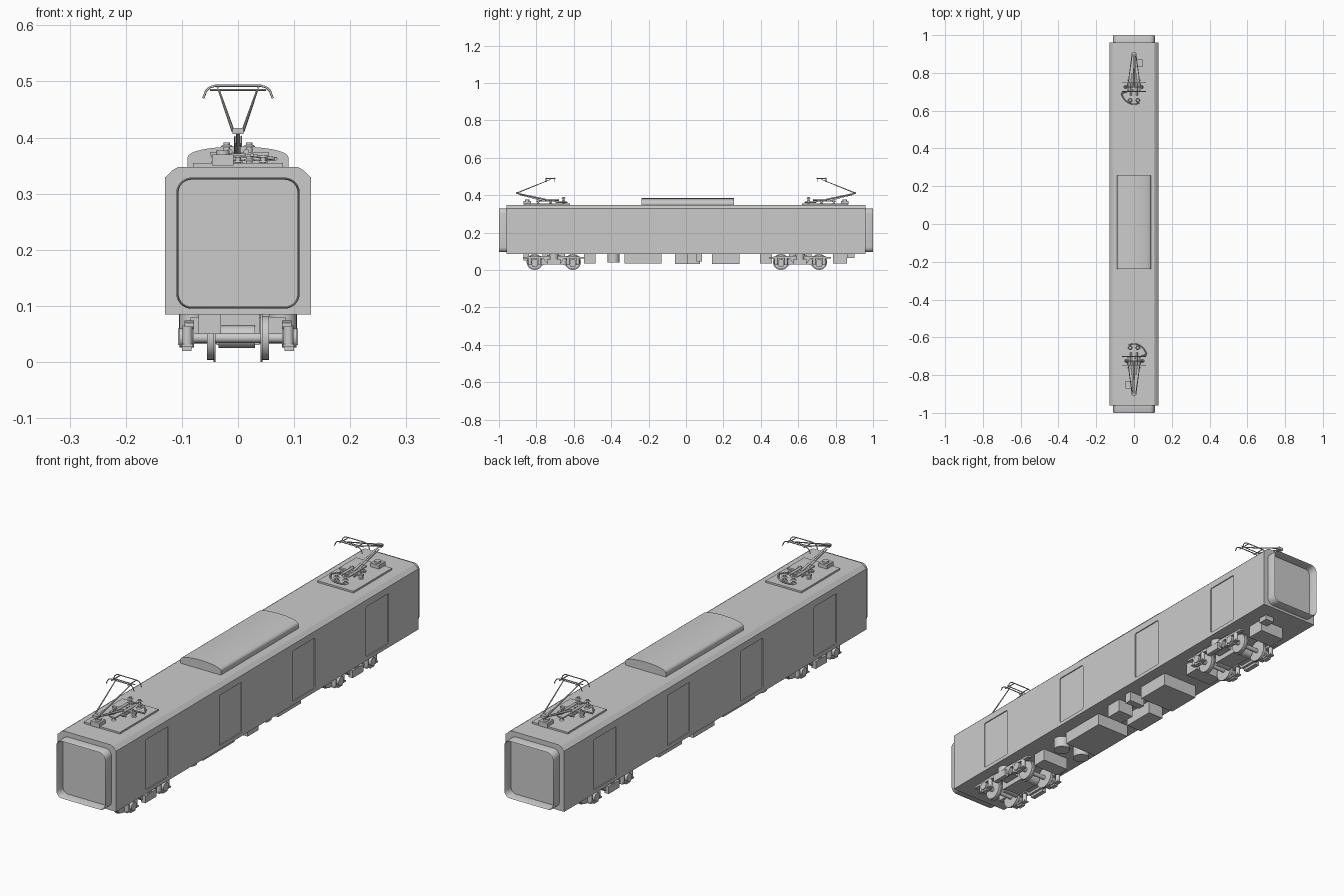
import bpy, bmesh, math
from mathutils import Vector, Matrix

if "Cube" in bpy.data.objects:
    bpy.data.objects.remove(bpy.data.objects["Cube"])


def finish(name, bm, smooth=False):
    bmesh.ops.recalc_face_normals(bm, faces=bm.faces)
    me = bpy.data.meshes.new(name)
    bm.to_mesh(me)
    bm.free()
    ob = bpy.data.objects.new(name, me)
    bpy.context.collection.objects.link(ob)
    if smooth:
        bpy.ops.object.select_all(action='DESELECT')
        ob.select_set(True)
        bpy.context.view_layer.objects.active = ob
        bpy.ops.object.shade_smooth_by_angle(angle=math.radians(35))
    return ob


def add_prism(bm, pts, axis, a, b):
    """Extrude a closed profile along x (points are y,z) or y (points are x,z)."""
    at = (lambda p, t: (t, p[0], p[1])) if axis == 'x' else (lambda p, t: (p[0], t, p[1]))
    v0 = [bm.verts.new(at(p, a)) for p in pts]
    v1 = [bm.verts.new(at(p, b)) for p in pts]
    bm.faces.new(v0)
    bm.faces.new(v1[::-1])
    n = len(pts)
    for i in range(n):
        bm.faces.new((v0[i], v1[i], v1[(i + 1) % n], v0[(i + 1) % n]))


def prism(name, pts, axis, a, b, smooth=False):
    bm = bmesh.new()
    add_prism(bm, pts, axis, a, b)
    return finish(name, bm, smooth)


def box(name, x0, x1, y0, y1, z0, z1):
    return prism(name, [(x0, z0), (x1, z0), (x1, z1), (x0, z1)], 'y', y0, y1)


def rod(name, p, q, r, r2=None, n=16):
    p, q = Vector(p), Vector(q)
    rot = (q - p).to_track_quat('Z', 'Y').to_matrix().to_4x4()
    bm = bmesh.new()
    bmesh.ops.create_cone(bm, cap_ends=True, segments=n, radius1=r, radius2=r if r2 is None else r2,
                          depth=(q - p).length, matrix=Matrix.Translation((p + q) / 2) @ rot)
    return finish(name, bm, True)


def pipe(name, pts, r):
    cu = bpy.data.curves.new(name, 'CURVE')
    cu.dimensions, cu.bevel_depth, cu.bevel_resolution, cu.use_fill_caps = '3D', r, 2, True
    sp = cu.splines.new('POLY')
    sp.points.add(len(pts) - 1)
    for sp_pt, p in zip(sp.points, pts):
        sp_pt.co = (*p, 1)
    tmp = bpy.data.objects.new(name, cu)
    bpy.context.collection.objects.link(tmp)
    bpy.context.view_layer.update()
    me = bpy.data.meshes.new_from_object(tmp.evaluated_get(bpy.context.evaluated_depsgraph_get()))
    bpy.data.objects.remove(tmp)
    ob = bpy.data.objects.new(name, me)
    bpy.context.collection.objects.link(ob)
    return ob


def round_rect(u0, u1, z0, z1, r, n=6):
    pts = []
    for k, (u, z) in enumerate([(u1 - r, z1 - r), (u0 + r, z1 - r), (u0 + r, z0 + r), (u1 - r, z0 + r)]):
        for i in range(n + 1):
            a = math.pi / 2 * (k + i / n)
            pts.append((u + r * math.cos(a), z + r * math.sin(a)))
    return pts


# Car body with chamfered roof edges
half = [(0.13, 0.085), (0.13, 0.329), (0.115, 0.343), (0.106, 0.348)]
body = prism('car_body', half + [(-x, z) for x, z in half[::-1]], 'y', -0.96, 0.96)

# Shallow door recesses, four on each side
bm = bmesh.new()
for y in (-0.7, -0.233, 0.233, 0.7):
    for s in (-1, 1):
        add_prism(bm, round_rect(y - 0.071, y + 0.071, 0.1, 0.302, 0.006, 3), 'x', s * 0.126, s * 0.15)
cutter = finish('door_cutter', bm)
cutter.hide_render = True
mod = body.modifiers.new('doors', 'BOOLEAN')
mod.operation, mod.solver, mod.object = 'DIFFERENCE', 'EXACT', cutter
bpy.context.view_layer.objects.active = body
bpy.ops.object.modifier_apply(modifier=mod.name)
bpy.data.objects.remove(cutter)

# Thin-walled gangway surrounds at both ends
for s in (-1, 1):
    bm = bmesh.new()
    loops = []
    for d, y in ((0, 0.959), (0, 0.996), (0.002, 1.0), (0.004, 0.996), (0.004, 0.959)):
        loop = round_rect(-0.11 + d, 0.11 - d, 0.095 + d, 0.329 - d, 0.027 - d)
        loops.append([bm.verts.new((x, s * y, z)) for x, z in loop])
    n = len(loops[0])
    for a, b in zip(loops, loops[1:] + loops[:1]):
        for i in range(n):
            bm.faces.new((a[i], a[(i + 1) % n], b[(i + 1) % n], b[i]))
    finish('gangway_surround', bm, True)

# Roof air-conditioning unit with an arched lid
arch = [(0.09 * math.cos(a), 0.364 + 0.02 * math.sin(a) ** 0.9)
        for a in [math.pi * i / 16 for i in range(1, 16)]]
prism('roof_unit', [(-0.09, 0.346), (0.09, 0.346), (0.09, 0.364)] + arch + [(-0.09, 0.364)],
      'y', -0.237, 0.257, True)

# Pantograph at the back end, collected so it can be rotated to the front
P = [box('roof_pad', -0.08, 0.08, 0.62, 0.865, 0.346, 0.355)]


def insulator(x, y, h, r):
    P.append(rod('insulator_core', (x, y, 0.353), (x, y, 0.353 + h), r * 0.55))
    k = max(2, round(h / 0.011))
    for i in range(k):
        z = 0.353 + h * (i + 0.7) / k
        P.append(rod('insulator_shed', (x, y, z - 0.004), (x, y, z), r, r * 0.7))


for x in (-0.02, 0.02):
    insulator(x, 0.655, 0.038, 0.011)
for x, y in ((-0.045, 0.725), (0.04, 0.725), (0, 0.79)):
    insulator(x, y, 0.018, 0.009)
P.append(box('junction_box', 0.008, 0.046, 0.83, 0.87, 0.35, 0.37))
P.append(rod('arrester', (0.027, 0.85, 0.368), (0.027, 0.85, 0.377), 0.012))
# Base frame and springs
P.append(box('base_beam', -0.055, 0.05, 0.72, 0.73, 0.368, 0.374))
P.append(box('base_beam', -0.035, 0.035, 0.757, 0.765, 0.365, 0.371))
P.append(box('base_plate', -0.014, 0.014, 0.7, 0.8, 0.367, 0.372))
for x in (-0.025, 0.025):
    P.append(box('base_rail', x - 0.003, x + 0.003, 0.7, 0.77, 0.366, 0.372))
    P.append(rod('lift_spring', (x * 0.6, 0.68, 0.375), (x * 0.6, 0.75, 0.375), 0.005))
# Arms
P.append(rod('lower_arm', (0, 0.73, 0.372), (0, 0.905, 0.41), 0.0045, 0.0035))
P.append(rod('control_rod', (0.006, 0.765, 0.37), (0.006, 0.89, 0.402), 0.0015, n=8))
P.append(box('knee_joint', -0.01, 0.01, 0.895, 0.909, 0.406, 0.417))
for s in (-1, 1):
    P.append(rod('upper_arm', (s * 0.009, 0.903, 0.412), (s * 0.034, 0.725, 0.484), 0.003, 0.0018, 10))
    P.append(rod('head_link', (s * 0.036, 0.698, 0.489), (s * 0.036, 0.752, 0.489), 0.002, n=8))
P.append(rod('head_crossbar', (-0.05, 0.725, 0.485), (0.05, 0.725, 0.485), 0.0018, n=8))
# Collector strips with drooping horns
horn = [(0.04, 0.4925), (0.05, 0.49), (0.057, 0.483), (0.062, 0.47)]
for y in (0.702, 0.748):
    P.append(pipe('collector_strip', [(-x, y, z) for x, z in horn[::-1]] + [(x, y, z) for x, z in horn], 0.002))
# Roof cable sweeping around the base
cable = [math.radians(195 + i * 9) for i in range(12)]
P.append(pipe('roof_cable', [(0.07 * math.cos(a), 0.715 + 0.08 * math.sin(a), 0.362) for a in cable], 0.003))
P.append(pipe('feed_cable', [(-0.068, 0.69, 0.362), (-0.04, 0.7, 0.366), (0, 0.71, 0.372)], 0.003))
for ob in P:
    twin = ob.copy()
    twin.rotation_euler.z = math.pi
    bpy.context.collection.objects.link(twin)

# Bogie built around y = 0
B = [box('bolster', -0.085, 0.085, -0.035, 0.035, 0.05, 0.08),
     box('bogie_centre', -0.038, 0.038, -0.06, 0.06, 0.03, 0.086)]
side = [(-0.165, 0.062), (-0.055, 0.062), (-0.04, 0.04), (0.04, 0.04), (0.055, 0.062), (0.165, 0.062),
        (0.165, 0.07), (0.06, 0.074), (-0.06, 0.074), (-0.165, 0.07)]
for s in (-1, 1):
    B.append(prism('side_frame', side, 'x', s * 0.078, s * 0.095))
    B.append(rod('air_spring', (s * 0.08, 0, 0.06), (s * 0.08, 0, 0.086), 0.025, n=24))
    B.append(box('damper_box', *sorted((s * 0.088, s * 0.107)), -0.035, 0.035, 0.03, 0.06))
    for y in (-0.102, 0.102):
        B.append(rod('wheel_tread', (s * 0.042, y, 0.043), (s * 0.055, y, 0.043), 0.039, n=32))
        B.append(rod('wheel_flange', (s * 0.04, y, 0.043), (s * 0.044, y, 0.043), 0.043, n=32))
        B.append(rod('axle_box', (s * 0.078, y, 0.043), (s * 0.104, y, 0.043), 0.017, n=20))
        B.append(box('axle_keeper', *sorted((s * 0.083, s * 0.1)), y - 0.014, y + 0.014, 0.02, 0.03))
        for d in (-0.026, 0.026):
            B.append(rod('axle_spring', (s * 0.09, y + d, 0.03), (s * 0.09, y + d, 0.065), 0.009))
        B.append(box('spring_seat', *sorted((s * 0.08, s * 0.1)), y - 0.036, y + 0.036, 0.027, 0.032))
for y in (-0.102, 0.102):
    B.append(rod('axle', (-0.09, y, 0.043), (0.09, y, 0.043), 0.009))
    B.append(rod('traction_motor', (-0.035, y * 0.6, 0.045), (0.03, y * 0.6, 0.045), 0.02, n=24))
for ob in B:
    twin = ob.copy()
    twin.location.y = 0.61
    bpy.context.collection.objects.link(twin)
    ob.location.y = -0.707

# Underfloor equipment: x range, y range, bottom height
for name, x0, x1, y0, y1, z in [
        ('converter_case', -0.075, 0.075, -0.33, -0.13, 0.035),
        ('battery_case', 0.015, 0.085, -0.06, 0.01, 0.032),
        ('battery_case', -0.085, -0.015, -0.06, 0.075, 0.032),
        ('control_case', 0.02, 0.09, 0.055, 0.085, 0.045),
        ('compressor_case', -0.08, 0.08, 0.14, 0.285, 0.032),
        ('brake_case', -0.06, 0.06, -0.545, -0.485, 0.035),
        ('brake_case', -0.06, 0.06, 0.395, 0.46, 0.035),
        ('end_case', -0.05, 0.06, 0.785, 0.86, 0.035),
        ('coupler_bracket', 0.03, 0.07, 0.86, 0.9, 0.065),
        ('end_bracket', -0.07, -0.03, -0.87, -0.84, 0.05)]:
    box(name, x0, x1, y0, y1, z, 0.087)
for x in (-0.05, 0.05):
    rod('air_tank', (x, -0.387, 0.04), (x, -0.387, 0.087), 0.032, n=24)
